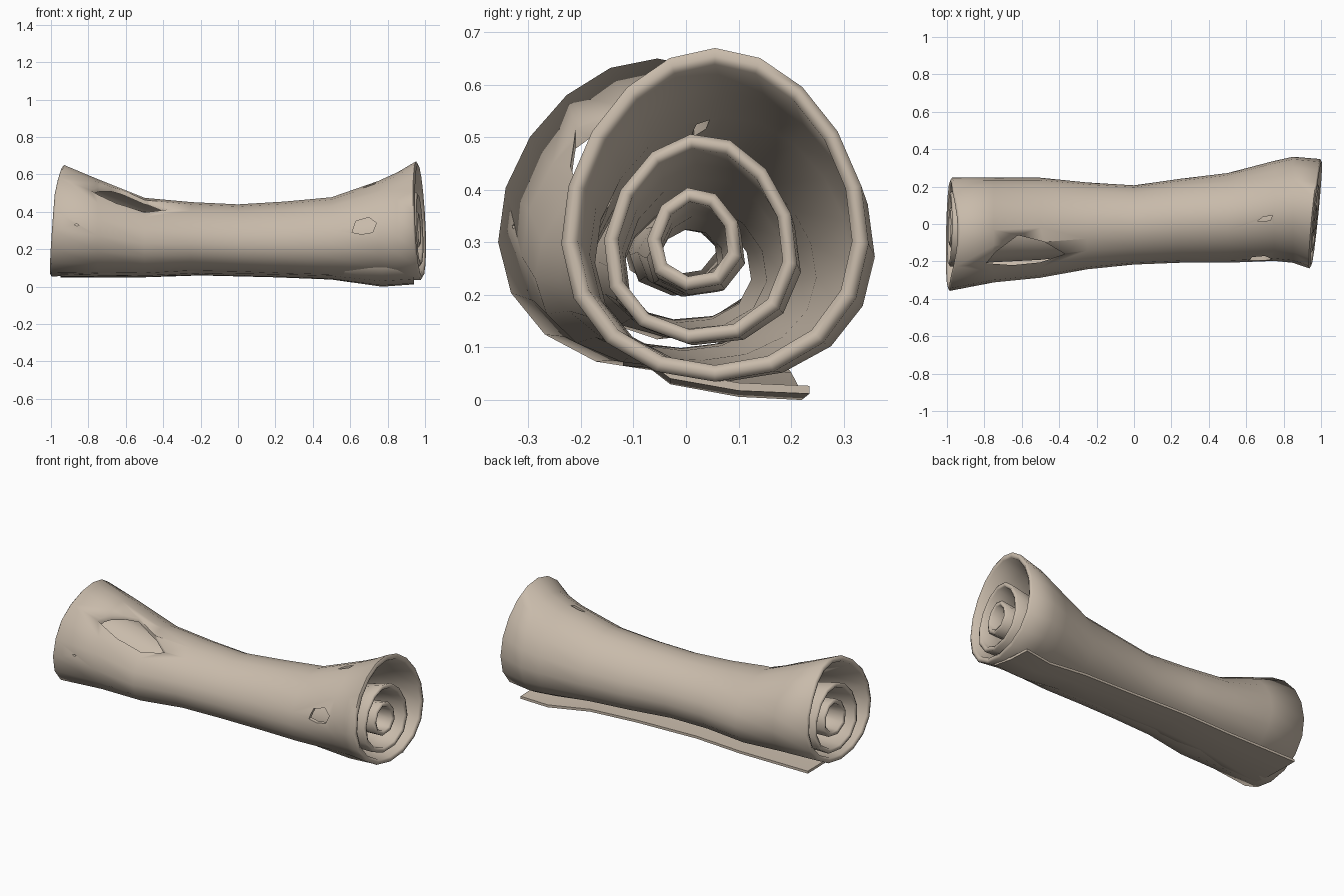
import bpy, bmesh, math

if "Cube" in bpy.data.objects:
    bpy.data.objects.remove(bpy.data.objects["Cube"])

hide = bpy.data.materials.new("pale_parchment")
hide.diffuse_color = (0.58, 0.495, 0.405, 1)
hide.use_nodes = True
hide.node_tree.nodes["Principled BSDF"].inputs["Base Color"].default_value = hide.diffuse_color

# Outer roll stations: x, ymin, ymax, zmin, zmax
STATIONS = [
    (-0.97, -.355, .245, .055, .65), (-0.75, -.31, .245, .06, .575),
    (-0.5, -.285, .245, .06, .475), (-0.25, -.24, .22, .075, .452),
    (0, -.215, .205, .07, .44), (.25, -.205, .24, .06, .455),
    (.5, -.205, .27, .052, .478), (.75, -.195, .335, .04, .565),
    (.85, -.205, .357, .035, .61), (.965, -.235, .345, .035, .67)]


def make_object(name, bm):
    bmesh.ops.recalc_face_normals(bm, faces=bm.faces[:])
    me = bpy.data.meshes.new(name)
    bm.to_mesh(me)
    bm.free()
    ob = bpy.data.objects.new(name, me)
    bpy.context.collection.objects.link(ob)
    me.materials.append(hide)
    return ob


def smooth(ob):
    bpy.ops.object.select_all(action='DESELECT')
    ob.select_set(True)
    bpy.context.view_layer.objects.active = ob
    bpy.ops.object.shade_smooth_by_angle(angle=math.radians(75))


def ring(station, layer, inset, sides, push=0):
    """Egg-shaped cross-section; the end ones are slanted.
    layer = (scale at left end, waist, right end, centring in y, lift)"""
    x, y0, y1, z0, z1 = station
    left, waist, right, follow, lift = layer
    scale = waist + ((right if x > 0 else left) - waist) * abs(x)
    rz, ry = (z1 - z0) / 2, (y1 - y0) / 2
    cy, cz = (y0 + y1) / 2 * follow, (z0 + z1) / 2
    if follow < 1:
        cz += lift - (.045 + lift) * max(0, (rz - .185) / .13)
    ry, rz = ry * scale - inset, rz * scale - inset
    pts = []
    for i in range(sides):
        a = 2 * math.pi * (i + .5) / sides
        y = cy + ry * math.cos(a) * (1 - .14 * math.sin(a))
        z = cz + rz * math.sin(a)
        px = x
        if x > .9:
            px += .1 * (y - .06) - .04 * (z - .35) + push
        elif x < -.9:
            px += .07 * (z - .35) + .2 * max(0, z - .52) + .02 * y - .005 - push
        pts.append((px, y, z))
    return pts


def roll(name, layer, sides, thick):
    """Closed double-walled tube with rounded rims."""
    rim = thick * .4
    wall = [(s, thick * (1.3 if abs(s[0]) > .9 else 1)) for s in STATIONS]
    loops = [ring(s, layer, 0, sides) for s in STATIONS]
    loops.append(ring(STATIONS[-1], layer, thick * .65, sides, rim))
    loops += [ring(s, layer, t, sides) for s, t in reversed(wall)]
    loops.append(ring(STATIONS[0], layer, thick * .65, sides, rim))
    bm = bmesh.new()
    vs = [[bm.verts.new(p) for p in loop] for loop in loops]
    n = len(vs)
    for i in range(n):
        a, b = vs[i], vs[(i + 1) % n]
        for j in range(sides):
            k = (j + 1) % sides
            bm.faces.new((a[j], a[k], b[k], b[j]))
    return make_object(name, bm)


def cut(target, outline, axis, lo, hi):
    """Cut a torn hole by a prism along y or z."""
    bm = bmesh.new()
    rows = []
    for d in (lo, hi):
        rows.append([bm.verts.new((u, d, v) if axis == 'y' else (u, v, d))
                     for u, v in outline])
    n = len(outline)
    bm.faces.new(rows[0])
    bm.faces.new(rows[1])
    for i in range(n):
        k = (i + 1) % n
        bm.faces.new((rows[0][i], rows[0][k], rows[1][k], rows[1][i]))
    cutter = make_object("hole_cutter", bm)
    cutter.hide_render = True
    mod = target.modifiers.new("hole", 'BOOLEAN')
    mod.operation, mod.solver, mod.object = 'DIFFERENCE', 'EXACT', cutter
    bpy.context.view_layer.objects.active = target
    bpy.ops.object.modifier_apply(modifier=mod.name)
    bpy.data.objects.remove(cutter)


# Three nested layers of the roll
outer = roll("outer_roll", (1, 1, 1, 1, 0), 18, .024)
middle = roll("middle_roll", (.67, .7, .63, .5, 0), 13, .021)
inner = roll("inner_roll", (.36, .4, .31, .3, .02), 9, .021)

# Worn holes in the outer layer
cut(outer, [(-.79, -.21), (-.74, -.15), (-.62, -.06), (-.48, -.095),
            (-.37, -.16), (-.5, -.205), (-.65, -.22)], 'z', .3, .8)
cut(outer, [(.61, .29), (.63, .35), (.7, .37), (.74, .34), (.72, .29),
            (.66, .28)], 'y', -.4, 0)
cut(outer, [(.66, .015), (.69, .038), (.74, .045), (.73, .02),
            (.68, .012)], 'z', .4, .8)
cut(outer, [(-.875, .332), (-.86, .336), (-.85, .328), (-.862, .325)],
    'y', -.5, -.1)
for part in (outer, middle, inner):
    smooth(part)

# Loose end of the sheet lying under the roll: x, tip y, tip z, root z
FLAP = [(-.95, .195, .05, .065), (-.5, .195, .05, .08), (-.2, .19, .06, .1),
        (.2, .19, .05, .102), (.5, .2, .038, .103), (.77, .22, .0, .1),
        (.94, .235, .012, .108)]
bm = bmesh.new()
rows = []
for x, y, z, root in FLAP:
    low = [(-.12, root), (-.03, z + .3 * (root - z)),
           (.1, z + .06 * (root - z)), (y, z)]
    sec = low + [(yy, zz + .015) for yy, zz in reversed(low)]
    rows.append([bm.verts.new((x, yy, zz)) for yy, zz in sec])
for a, b in zip(rows, rows[1:]):
    for j in range(8):
        k = (j + 1) % 8
        bm.faces.new((a[j], a[k], b[k], b[j]))
for r in (rows[0], rows[-1]):
    for j in range(3):
        bm.faces.new((r[j], r[j + 1], r[6 - j], r[7 - j]))
smooth(make_object("loose_flap", bm))
